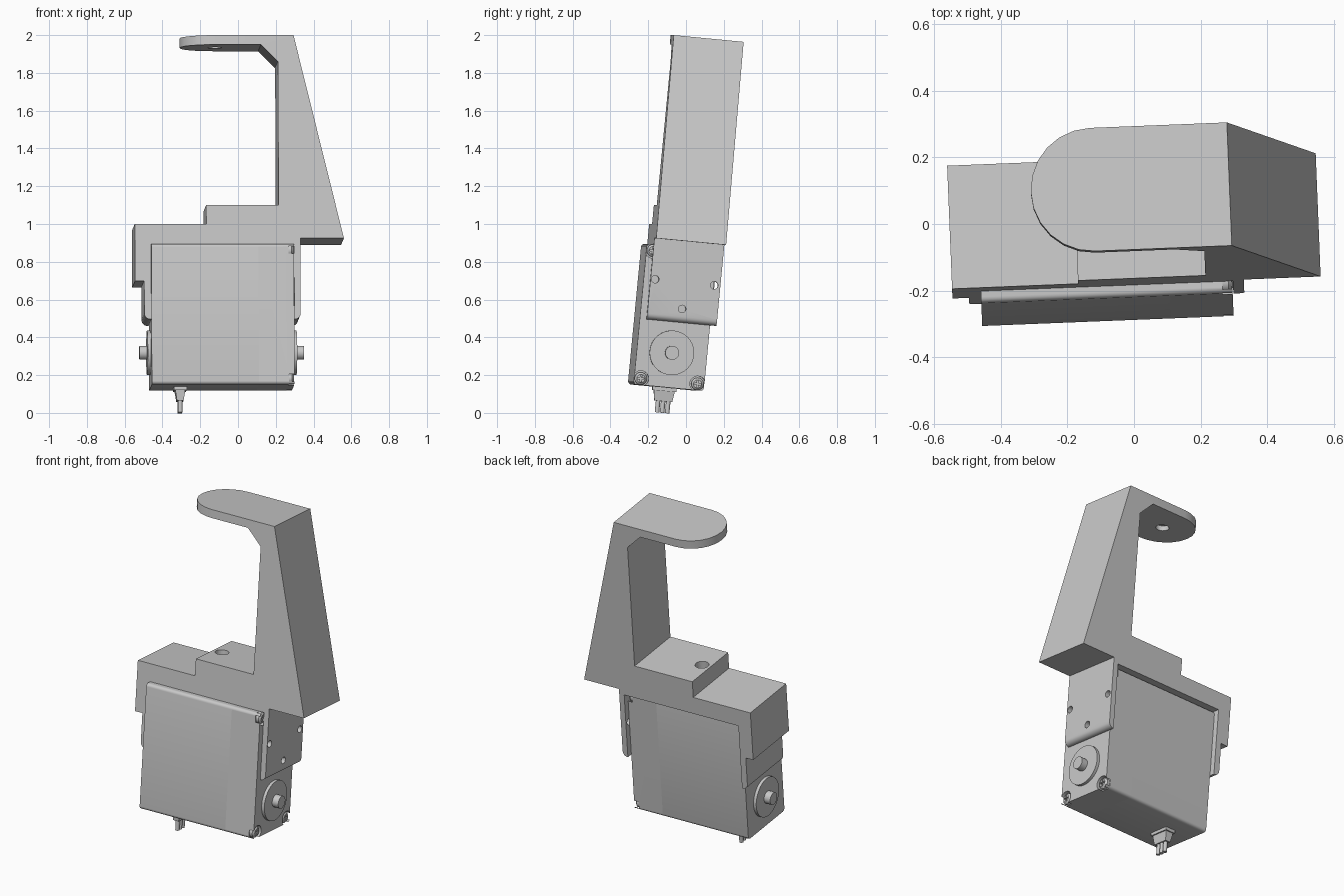
import bpy, bmesh, math
from mathutils import Matrix, Vector

if "Cube" in bpy.data.objects:
    bpy.data.objects.remove(bpy.data.objects["Cube"], do_unlink=True)

# The whole assembly leans back a little and turns slightly
POSE = (Matrix.Translation((0, 0, 1)) @ Matrix.Rotation(math.radians(2.3), 4, 'Z')
        @ Matrix.Rotation(math.radians(-5.5), 4, 'X'))

grey = bpy.data.materials.new("plain_grey")
grey.use_nodes = True
grey.diffuse_color = (0.58, 0.58, 0.58, 1)
grey.node_tree.nodes["Principled BSDF"].inputs["Base Color"].default_value = (0.58, 0.58, 0.58, 1)


def finish(bm, name, smooth=False):
    bmesh.ops.recalc_face_normals(bm, faces=bm.faces)
    mesh = bpy.data.meshes.new(name)
    bm.to_mesh(mesh)
    bm.free()
    obj = bpy.data.objects.new(name, mesh)
    bpy.context.collection.objects.link(obj)
    mesh.materials.append(grey)
    obj.matrix_world = POSE
    if smooth:
        bpy.ops.object.select_all(action='DESELECT')
        obj.select_set(True)
        bpy.context.view_layer.objects.active = obj
        bpy.ops.object.shade_smooth_by_angle(angle=math.radians(35))
    return obj


def add_box(bm, x, y, z):
    size = Matrix.Diagonal((x[1] - x[0], y[1] - y[0], z[1] - z[0], 1))
    mid = Matrix.Translation((sum(x) / 2, sum(y) / 2, sum(z) / 2))
    return bmesh.ops.create_cube(bm, size=1, matrix=mid @ size)["verts"]


def add_rod(bm, start, end, r1, r2=None, sides=32):
    a, b = Vector(start), Vector(end)
    turn = (b - a).to_track_quat('Z', 'Y').to_matrix().to_4x4()
    bmesh.ops.create_cone(bm, cap_ends=True, segments=sides, radius1=r1,
                          radius2=r1 if r2 is None else r2, depth=(b - a).length,
                          matrix=Matrix.Translation((a + b) / 2) @ turn)


def cut(obj, bm, name):
    cutter = finish(bm, name)
    cutter.hide_render = True
    cutter.hide_viewport = True
    mod = obj.modifiers.new("cut", 'BOOLEAN')
    mod.operation = 'DIFFERENCE'
    mod.solver = 'EXACT'
    mod.use_self = True
    mod.object = cutter


def round_edges(bm, test, offset, segments):
    edges = [e for e in bm.edges if test(e.verts[0].co, e.verts[1].co)]
    bmesh.ops.bevel(bm, geom=edges, offset=offset, segments=segments, profile=0.5,
                    affect='EDGES', clamp_overlap=False)


# Bracket: one side profile extruded through its depth
FRONT, BACK = -0.172, 0.2
profile = [(-.306, .988), (.291, .988), (.554, -.092), (.323, -.092), (.323, -.523),
           (.29, -.523), (.29, -.122), (-.468, -.122), (-.468, -.523), (-.505, -.523),
           (-.505, -.319), (-.554, -.319), (-.554, -.016), (-.175, -.016), (-.175, .085),
           (.208, .085), (.208, .848), (.118, .938), (-.306, .938)]
bm = bmesh.new()
face = bm.faces.new([bm.verts.new((x, FRONT, z)) for x, z in profile])
side = bmesh.ops.extrude_face_region(bm, geom=[face])["geom"]
bmesh.ops.translate(bm, vec=(0, BACK - FRONT, 0),
                    verts=[v for v in side if isinstance(v, bmesh.types.BMVert)])
# rounded end of the top tab
round_edges(bm, lambda a, b: a.z > .9 and b.z > .9 and a.x < -.3 and b.x < -.3
            and abs(a.y - b.y) < .01, .1855, 6)
# rounded lower outer edges of both legs
for outer_x in (.323, -.505):
    round_edges(bm, lambda a, b: abs(a.x - outer_x) < .001 and abs(b.x - outer_x) < .001
                and a.z < -.51 and b.z < -.51, .031, 6)
bracket = finish(bm, "bracket", True)

# Pivot holes on one axis and three fixing holes in the right plate
bm = bmesh.new()
PIVOT = (-.12, .013)
add_rod(bm, (*PIVOT, .9), (*PIVOT, .968), .037)
add_rod(bm, (*PIVOT, .0), (*PIVOT, .2), .039)
for y, z in ((-.147, -.308), (.167, -.31), (.01, -.451)):
    add_rod(bm, (.25, y, z), (.4, y, z), .02, sides=20)
cut(bracket, bm, "bracket_hole_cutter")

# Motor case in three sections with rounded long edges
CASE_Y, CASE_Z = (-.207, .167), (-.872, -.124)
SCREWS = [(y, z) for y in (CASE_Y[0] + .036, CASE_Y[1] - .036)
          for z in (CASE_Z[0] + .034, CASE_Z[1] - .034)]
seams = (-.468, -.281, .1, .288)
for name, x0, x1 in zip(("left_case", "middle_case", "right_case"), seams, seams[1:]):
    bm = bmesh.new()
    add_box(bm, (x0, x1), CASE_Y, CASE_Z)
    round_edges(bm, lambda a, b: abs(a.x - b.x) > .05, .018, 5)
    case = finish(bm, name, True)
# open corner pockets for the screws in the last section
bm = bmesh.new()
for y, z in SCREWS:
    add_rod(bm, (.258, y, z), (.35, y, z), .041)
cut(case, bm, "screw_pocket_cutter")
case.modifiers.new("even_shading", 'WEIGHTED_NORMAL').keep_sharp = True

# Screws with cross slots
bm = bmesh.new()
slots = bmesh.new()
for y, z in SCREWS:
    add_rod(bm, (.255, y, z), (.276, y, z), .033, sides=24)
    add_rod(bm, (.276, y, z), (.286, y, z), .033, .022, sides=24)
    add_box(slots, (.274, .3), (y - .018, y + .018), (z - .004, z + .004))
    add_box(slots, (.274, .3), (y - .004, y + .004), (z - .018, z + .018))
cut(finish(bm, "screws", True), slots, "screw_slot_cutter")

# Output disc and shaft on both ends
AXIS = (-.021, -.687)
for name, x, d in (("right", .288, 1), ("left", -.468, -1)):
    bm = bmesh.new()
    add_rod(bm, (x - d * .01, *AXIS), (x + d * .018, *AXIS), .118, sides=48)
    finish(bm, name + "_disc", True)
    bm = bmesh.new()
    add_rod(bm, (x, *AXIS), (x + d * .058, *AXIS), .037)
    finish(bm, name + "_shaft", True)

# Cable plug below the case: collar, tapered body and three wires
CX, CY = -.312, -.018
bm = bmesh.new()
add_box(bm, (CX - .034, CX + .034), (CY - .064, CY + .064), (-.89, -.865))
for v in add_box(bm, (CX - .027, CX + .027), (CY - .056, CY + .056), (-.945, -.885)):
    if v.co.z < -.94:
        v.co.x = CX + (v.co.x - CX) * .65
        v.co.y = CY + (v.co.y - CY) * .85
finish(bm, "cable_plug")
bm = bmesh.new()
for i in (-1, 0, 1):
    add_rod(bm, (CX, CY + i * .027, -.94), (CX, CY + i * .027, -1.006), .012, sides=16)
finish(bm, "wires", True)
